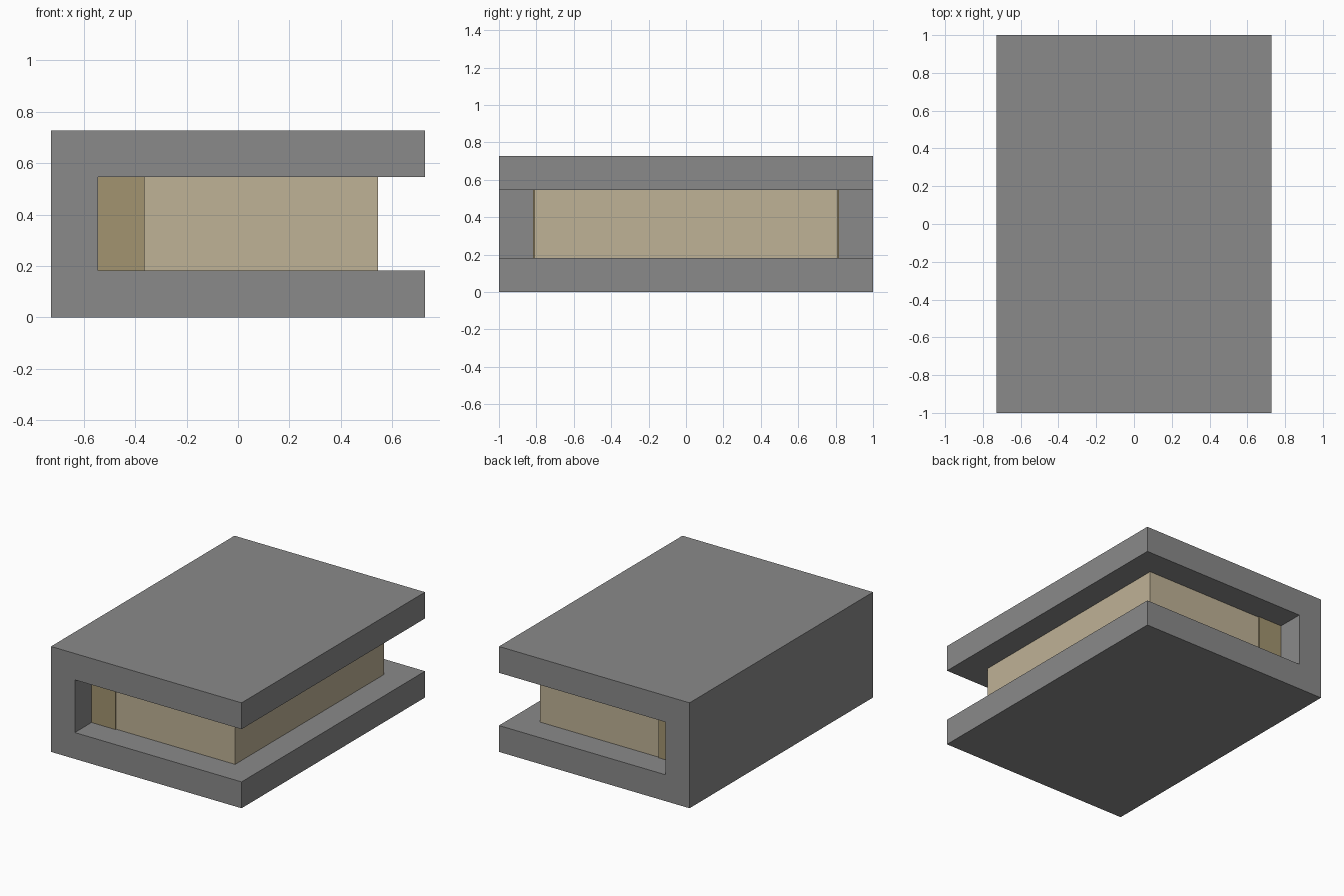
import bpy
import bmesh

if "Cube" in bpy.data.objects:
    bpy.data.objects.remove(bpy.data.objects["Cube"], do_unlink=True)

U = 2 / 11          # cover thickness, the module of the whole model
W, H = 4 * U, 4 * U  # half width, full height


def material(name, color):
    mat = bpy.data.materials.new(name)
    mat.use_nodes = True
    mat.diffuse_color = (*color, 1)
    mat.node_tree.nodes["Principled BSDF"].inputs["Base Color"].default_value = (*color, 1)
    return mat


def extrude_profile(name, profile, depth, mat):
    """Extrude an (x, z) outline along y, centred on y = 0."""
    bm = bmesh.new()
    face = bm.faces.new([bm.verts.new((x, -depth, z)) for x, z in profile])
    result = bmesh.ops.extrude_face_region(bm, geom=[face])
    verts = [g for g in result["geom"] if isinstance(g, bmesh.types.BMVert)]
    bmesh.ops.translate(bm, verts=verts, vec=(0, 2 * depth, 0))
    bmesh.ops.recalc_face_normals(bm, faces=bm.faces)
    mesh = bpy.data.meshes.new(name)
    bm.to_mesh(mesh)
    bm.free()
    mesh.materials.append(mat)
    obj = bpy.data.objects.new(name, mesh)
    bpy.context.collection.objects.link(obj)
    return obj


def rectangle(x0, x1, z0, z1):
    return [(x0, z0), (x1, z0), (x1, z1), (x0, z1)]


grey = material("cover grey", (0.254, 0.254, 0.254))
cream = material("page cream", (0.521, 0.445, 0.305))
tan = material("binding tan", (0.361, 0.296, 0.162))

# Cover: two boards joined by the spine
extrude_profile("cover", [(-W, 0), (W, 0), (W, U), (U - W, U),
                          (U - W, H - U), (W, H - U), (W, H), (-W, H)], 1, grey)

# Page block, with a darker bound strip beside the spine
extrude_profile("pages", rectangle(2 * U - W, W - U, U, H - U), 4.46 * U, cream)
extrude_profile("page_binding", rectangle(U - W, 2 * U - W, U, H - U), 4.5 * U, tan)
